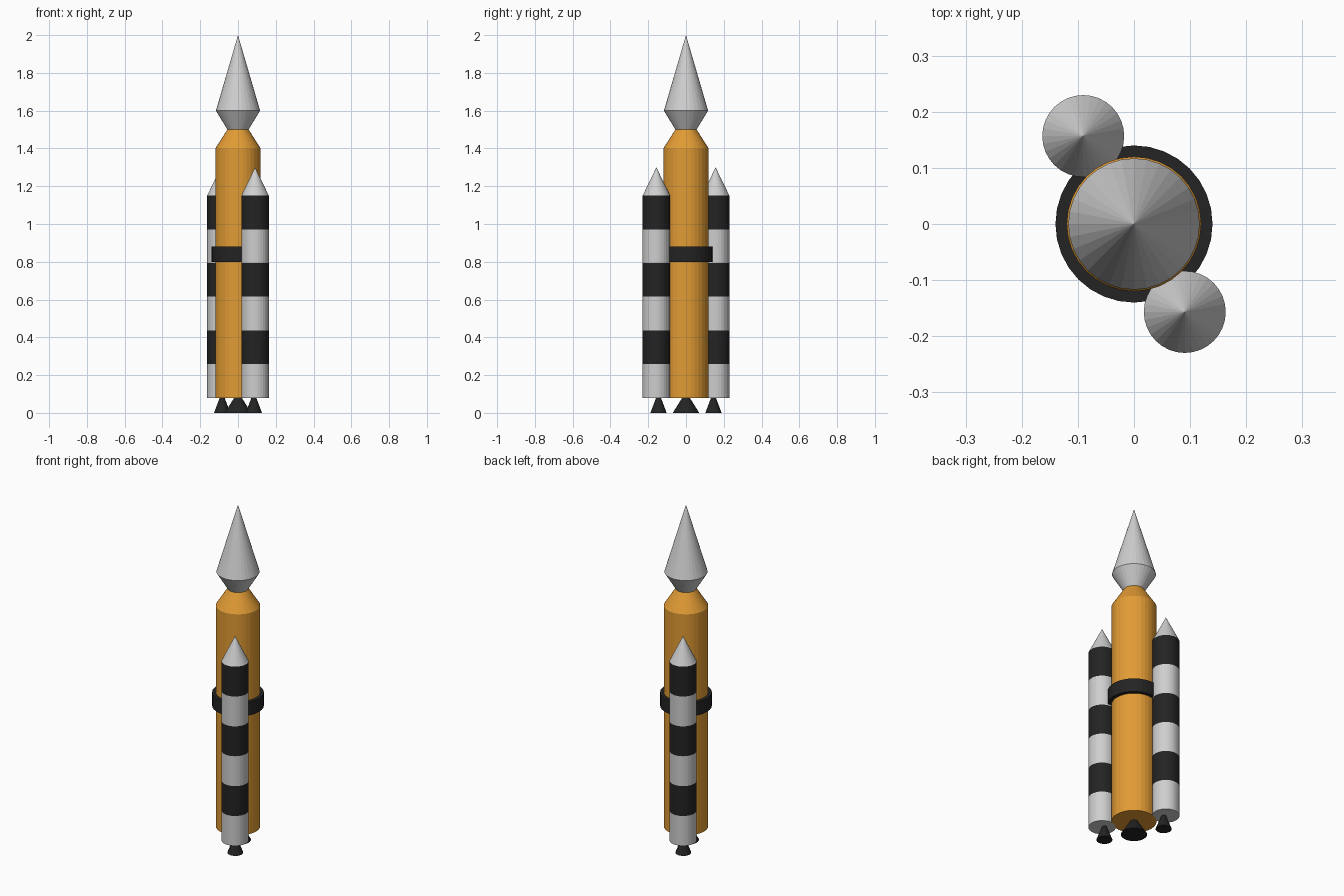
import bpy, bmesh, math

if "Cube" in bpy.data.objects:
    bpy.data.objects.remove(bpy.data.objects["Cube"])


def material(name, rgb):
    m = bpy.data.materials.new(name)
    m.diffuse_color = (*rgb, 1)
    m.use_nodes = True
    m.node_tree.nodes["Principled BSDF"].inputs["Base Color"].default_value = m.diffuse_color
    return m


ORANGE = material("orange", (0.76, 0.33, 0.035))
GREY = material("light grey", (0.62, 0.62, 0.62))
BLACK = material("black", (0.017, 0.017, 0.017))


def lathe(name, profile, mats, pos=(0, 0), sides=32, rule=None, closed=False):
    """Revolve (radius, z) points; rule(z) picks the material of each face."""
    bm = bmesh.new()
    rings = []
    for r, z in profile:
        if r == 0:
            rings.append([bm.verts.new((0, 0, z))])
        else:
            rings.append([bm.verts.new((r * math.cos(2 * math.pi * i / sides),
                                        r * math.sin(2 * math.pi * i / sides), z))
                          for i in range(sides)])
    pairs = list(zip(rings, rings[1:]))
    if closed:
        pairs.append((rings[-1], rings[0]))
    for a, b in pairs:
        for i in range(sides):
            j = (i + 1) % sides
            quad = [a[i % len(a)], a[j % len(a)], b[j % len(b)], b[i % len(b)]]
            bm.faces.new(list(dict.fromkeys(quad)))
    if not closed:
        for ring in (rings[0], rings[-1]):
            if len(ring) > 1:
                bm.faces.new(ring)
    bmesh.ops.recalc_face_normals(bm, faces=bm.faces)
    if rule:
        for f in bm.faces:
            f.material_index = rule(f.calc_center_median().z)
    me = bpy.data.meshes.new(name)
    bm.to_mesh(me)
    bm.free()
    for m in mats:
        me.materials.append(m)
    ob = bpy.data.objects.new(name, me)
    ob.location = (*pos, 0)
    bpy.context.collection.objects.link(ob)
    return ob


# Core stage, waist and nose
lathe("core_tank", [(0.12, 0.08), (0.12, 1.40), (0.056, 1.50)], [ORANGE])
lathe("nose_cone", [(0.056, 1.50), (0.117, 1.60), (0, 2.0)], [GREY])
lathe("core_nozzle", [(0.07, 0), (0.02, 0.08)], [BLACK])

# Band around the core
lathe("core_band", [(0.118, 0.80), (0.14, 0.80), (0.14, 0.88), (0.118, 0.88)],
      [BLACK], closed=True)

# Two striped boosters on opposite sides
BASE, TOP, BANDS = 0.08, 1.15, 6
STEP = (TOP - BASE) / BANDS


def stripe(z):
    return int((z - BASE) / STEP + 1e-4) % 2


for side, angle in (("front", -60), ("back", 120)):
    c, s = math.cos(math.radians(angle)), math.sin(math.radians(angle))
    pos = (0.181 * c, 0.181 * s)
    lathe(side + "_booster", [(0.073, BASE + i * STEP) for i in range(BANDS + 1)],
          [GREY, BLACK], pos, rule=stripe)
    lathe(side + "_booster_nose", [(0.073, TOP), (0, 1.30)], [GREY], pos)
    lathe(side + "_booster_nozzle", [(0.043, 0), (0.013, 0.08)], [BLACK],
          (0.168 * c, 0.168 * s))
